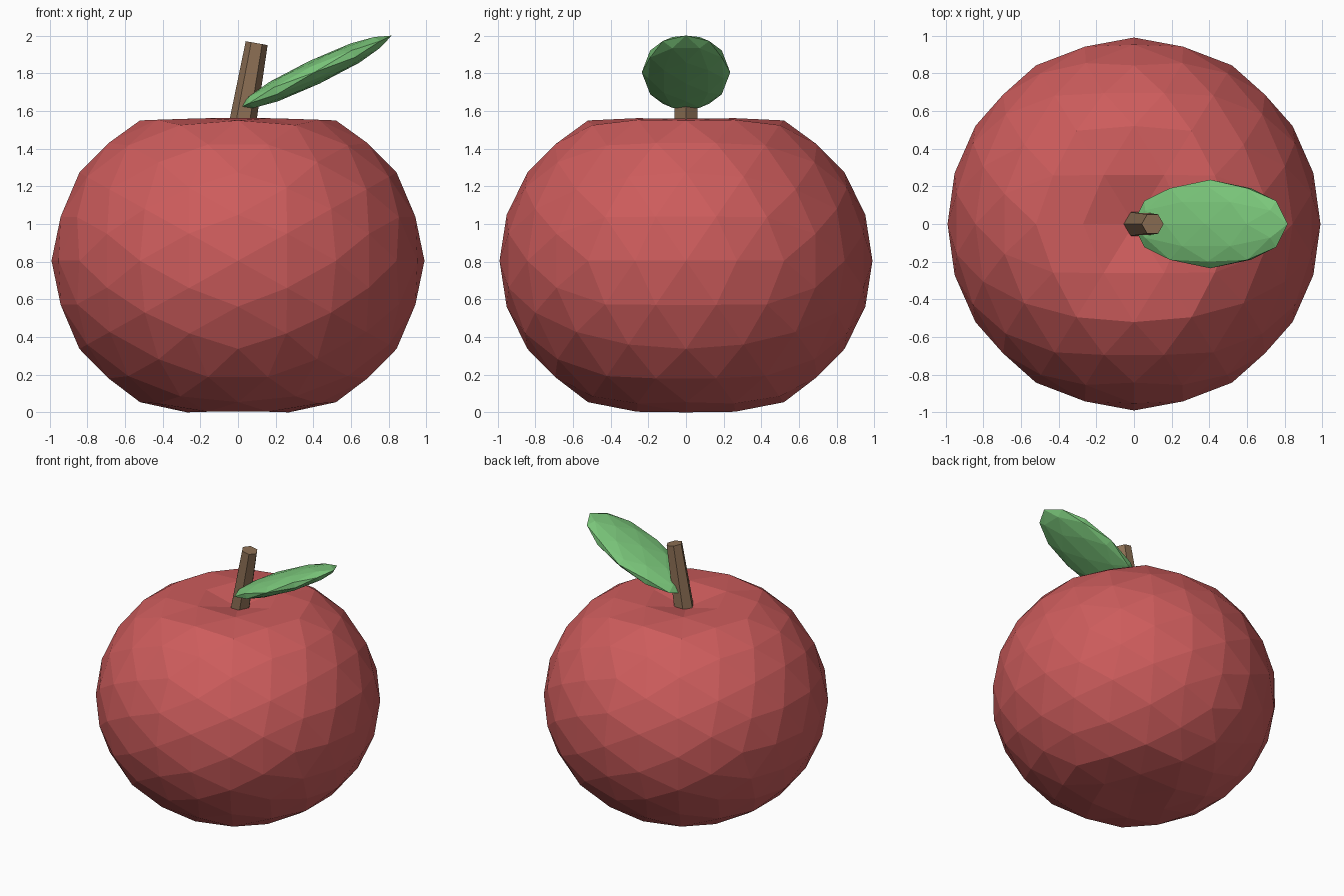
import bpy, bmesh, math
from mathutils import Matrix, Vector

if "Cube" in bpy.data.objects:
    bpy.data.objects.remove(bpy.data.objects["Cube"])


def material(name, srgb):
    m = bpy.data.materials.new(name)
    lin = [((c / 255 + 0.055) / 1.055) ** 2.4 for c in srgb]
    m.diffuse_color = (*lin, 1)
    m.use_nodes = True
    m.node_tree.nodes["Principled BSDF"].inputs["Base Color"].default_value = m.diffuse_color
    return m


def finish(bm, name, mat):
    bmesh.ops.recalc_face_normals(bm, faces=bm.faces)
    me = bpy.data.meshes.new(name)
    bm.to_mesh(me)
    bm.free()
    me.materials.append(mat)
    bpy.context.collection.objects.link(bpy.data.objects.new(name, me))


def ico_ball(levels):
    """Unit icosphere whose symmetry axes line up with x, y and z."""
    bm = bmesh.new()
    t = (1 + math.sqrt(5)) / 2
    for a in (-1, 1):
        for b in (-t, t):
            for co in ((a, 0, b), (0, b, a), (b, a, 0)):
                bm.verts.new(Vector(co).normalized())
    bmesh.ops.convex_hull(bm, input=bm.verts[:])
    for _ in range(levels):
        bmesh.ops.subdivide_edges(bm, edges=bm.edges[:], cuts=1, use_grid_fill=True)
        for v in bm.verts:
            v.co.normalize()
    return bm


red = material("apple red", (205, 92, 92))
brown = material("stem brown", (140, 111, 84))
green = material("leaf green", (122, 198, 122))

# Fruit: squashed ball with dimples at the top and bottom
bm = ico_ball(2)
for v in bm.verts:
    r = math.hypot(v.co.x, v.co.y)
    dimple = max(0, 1 - r / 0.56)
    z = 0.805 + 0.89 * v.co.z
    z += -0.2 * dimple if v.co.z > 0 else 0.1 * dimple
    v.co = (0.99 * v.co.x, 0.99 * v.co.y, z)
finish(bm, "fruit", red)

# Stem: tapered six-sided rod leaning to the right
bm = bmesh.new()
bmesh.ops.create_cone(bm, cap_ends=True, segments=6, radius1=0.074, radius2=0.059, depth=0.52)
place = (Matrix.Translation((0.054, 0, 1.704)) @ Matrix.Rotation(math.radians(10), 4, 'Y')
         @ Matrix.Rotation(math.pi / 2, 4, 'Z'))
bm.transform(place)
finish(bm, "stem", brown)

# Leaf: flattened ball tilted upwards
bm = ico_ball(1)
bm.transform(Matrix.Translation((0.405, 0, 1.805)) @ Matrix.Rotation(math.radians(-25.4), 4, 'Y')
             @ Matrix.Diagonal((0.455, 0.235, 0.066, 1)))
finish(bm, "leaf", green)
